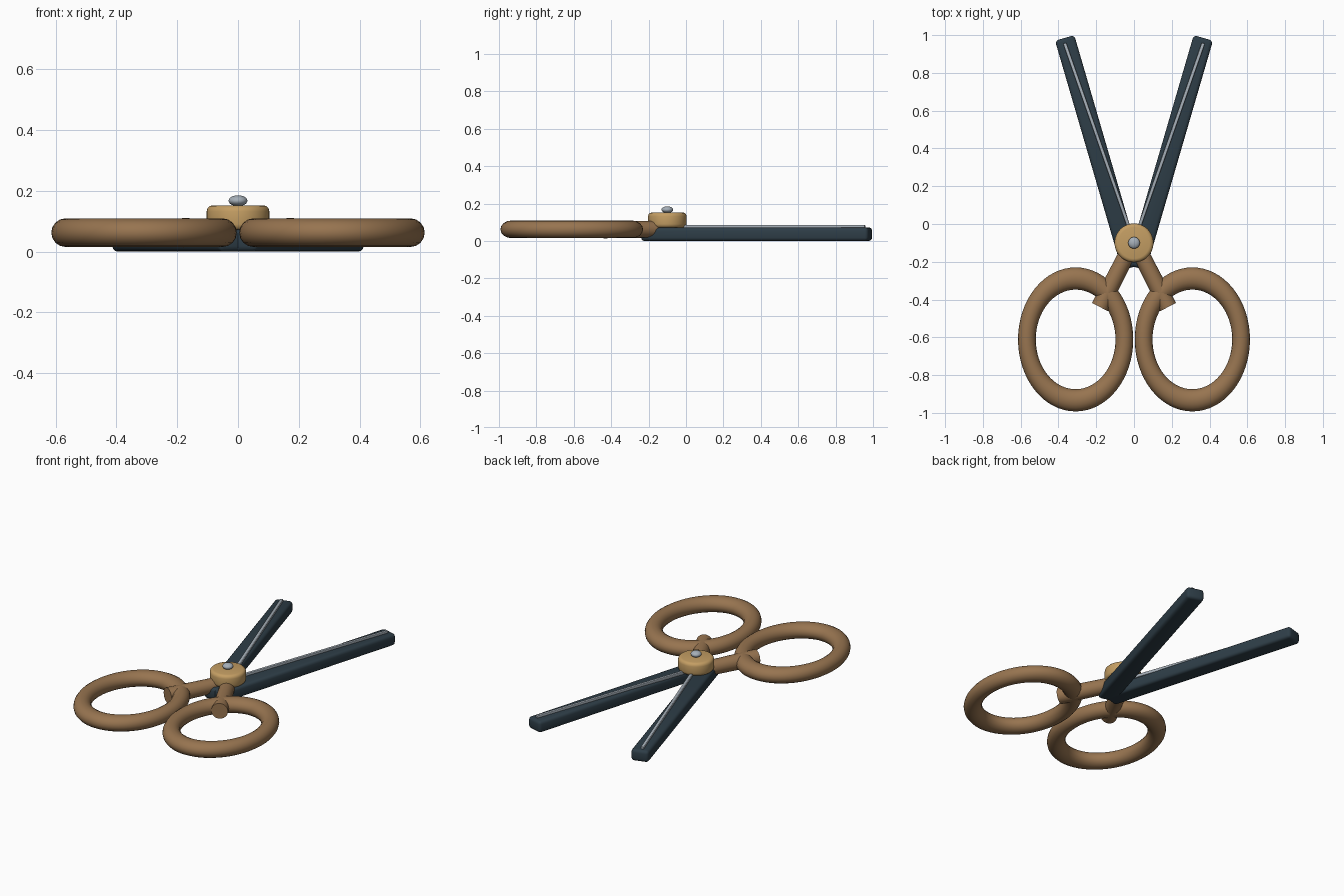
import bpy
import math
from mathutils import Vector

if "Cube" in bpy.data.objects:
    bpy.data.objects.remove(bpy.data.objects["Cube"])


def material(name, rgb):
    m = bpy.data.materials.new(name)
    m.diffuse_color = (*rgb, 1)
    m.use_nodes = True
    m.node_tree.nodes["Principled BSDF"].inputs["Base Color"].default_value = m.diffuse_color
    return m


BROWN = material("brown handle", (0.31, 0.175, 0.08))
SLATE = material("dark slate", (0.027, 0.047, 0.063))
BRASS = material("brass", (0.55, 0.34, 0.125))
STEEL = material("pale steel", (0.38, 0.43, 0.48))


def finish(name, mat, bevel=0.0, segments=3):
    """Name and colour the active object, apply scale, bevel and smooth it."""
    ob = bpy.context.object
    ob.name = name
    ob.data.materials.append(mat)
    bpy.ops.object.transform_apply(location=False, rotation=False, scale=True)
    if bevel:
        mod = ob.modifiers.new("rounded edges", 'BEVEL')
        mod.width, mod.segments = bevel, segments
        mod.limit_method = 'ANGLE'
        bpy.ops.object.modifier_apply(modifier=mod.name)
    bpy.ops.object.shade_smooth_by_angle(angle=math.radians(40))
    return ob


def bar(name, a, b, width, z0, z1, mat, bevel):
    """Flat box running from a to b in plan, between heights z0 and z1."""
    a, b = Vector(a), Vector(b)
    d, mid = b - a, (a + b) / 2
    bpy.ops.mesh.primitive_cube_add(
        size=1, location=(mid.x, mid.y, (z0 + z1) / 2),
        rotation=(0, 0, math.atan2(-d.x, d.y)))
    bpy.context.object.scale = (width, d.length, z1 - z0)
    return finish(name, mat, bevel)


def rod(name, a, b, r1, r2, mat):
    """Tapered round rod between two points."""
    a, b = Vector(a), Vector(b)
    d = b - a
    bpy.ops.mesh.primitive_cone_add(
        vertices=24, radius1=r1, radius2=r2, depth=d.length,
        location=(a + b) / 2, rotation=d.to_track_quat('Z', 'Y').to_euler())
    return finish(name, mat)


for side, s in (("left", -1), ("right", 1)):
    # Blade and the raised light edge strip on top of it
    bar(side + "_blade", (0.0125 * s, -0.23), (0.367 * s, 0.985),
        0.106, 0.0, 0.072, SLATE, 0.018)
    bar(side + "_edge_strip", (0.012 * s, -0.06), (0.367 * s, 0.957),
        0.018, 0.066, 0.086, STEEL, 0.004)

    # Oval finger ring
    bpy.ops.mesh.primitive_torus_add(
        major_segments=64, minor_segments=16, major_radius=0.258,
        minor_radius=0.047, location=(0.309 * s, -0.611, 0.062))
    bpy.context.object.scale = (1, 1.25, 1)
    finish(side + "_finger_ring", BROWN)

    # Stem from the pivot into the ring
    rod(side + "_stem", (0.04 * s, -0.165, 0.062), (0.18 * s, -0.44, 0.062),
        0.044, 0.048, BROWN)

# Pivot disc
bpy.ops.mesh.primitive_cylinder_add(vertices=48, radius=0.103, depth=0.082,
                                    location=(0, -0.1, 0.111))
finish("pivot_disc", BRASS, 0.02)

# Domed screw head
bpy.ops.mesh.primitive_uv_sphere_add(segments=24, ring_count=12, radius=1,
                                     location=(0, -0.1, 0.167))
bpy.context.object.scale = (0.031, 0.031, 0.018)
finish("screw_head", STEEL)
